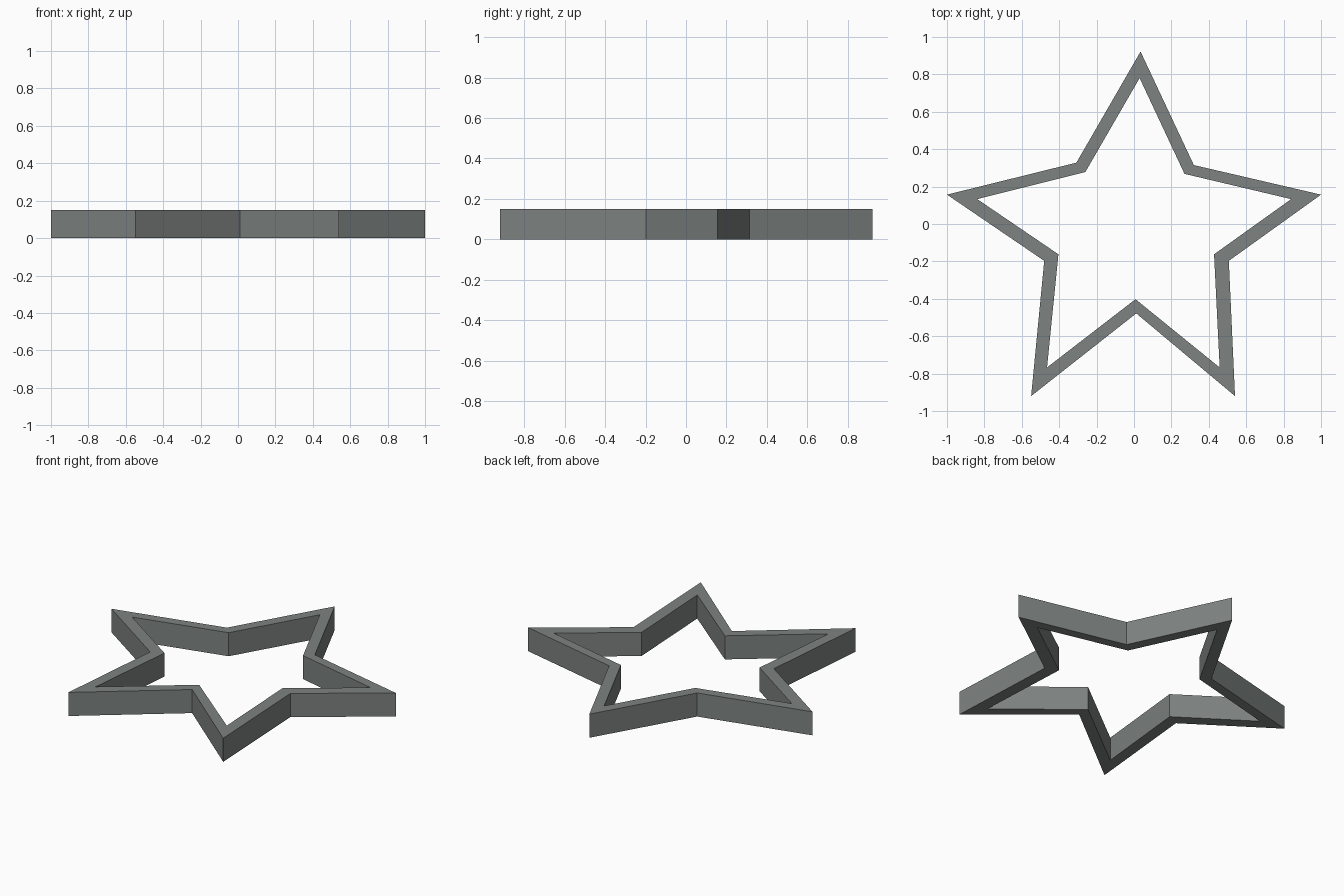
import bpy, bmesh

if "Cube" in bpy.data.objects:
    bpy.data.objects.remove(bpy.data.objects["Cube"])

HEIGHT = 0.15

# Hand-cut star outlines, matching corner for corner (tip, notch, tip, ...)
OUTER = [(0.035, 0.922), (0.32, 0.315), (1.0, 0.157), (0.507, -0.197), (0.54, -0.92),
         (0.012, -0.478), (-0.55, -0.92), (-0.48, -0.197), (-1.0, 0.157), (-0.308, 0.328)]
INNER = [(0.03, 0.78), (0.27, 0.268), (0.84, 0.133), (0.428, -0.162), (0.458, -0.767),
         (0.008, -0.402), (-0.465, -0.767), (-0.404, -0.162), (-0.838, 0.133), (-0.26, 0.278)]

# Single grey material
grey = bpy.data.materials.new("grey metal")
grey.diffuse_color = (0.205, 0.225, 0.218, 1.0)
grey.use_nodes = True
grey.node_tree.nodes["Principled BSDF"].inputs["Base Color"].default_value = grey.diffuse_color

# Star frame: four rings of corners joined by flat quads
bm = bmesh.new()
rings = [[bm.verts.new((x, y, z)) for x, y in outline]
         for outline, z in ((OUTER, 0), (OUTER, HEIGHT), (INNER, HEIGHT), (INNER, 0))]
n = len(OUTER)
for r in range(4):
    a, b = rings[r], rings[(r + 1) % 4]
    for i in range(n):
        j = (i + 1) % n
        bm.faces.new((a[i], a[j], b[j], b[i]))
bmesh.ops.recalc_face_normals(bm, faces=bm.faces)

mesh = bpy.data.meshes.new("star_frame")
bm.to_mesh(mesh)
bm.free()
mesh.materials.append(grey)
star = bpy.data.objects.new("star_frame", mesh)
bpy.context.collection.objects.link(star)
